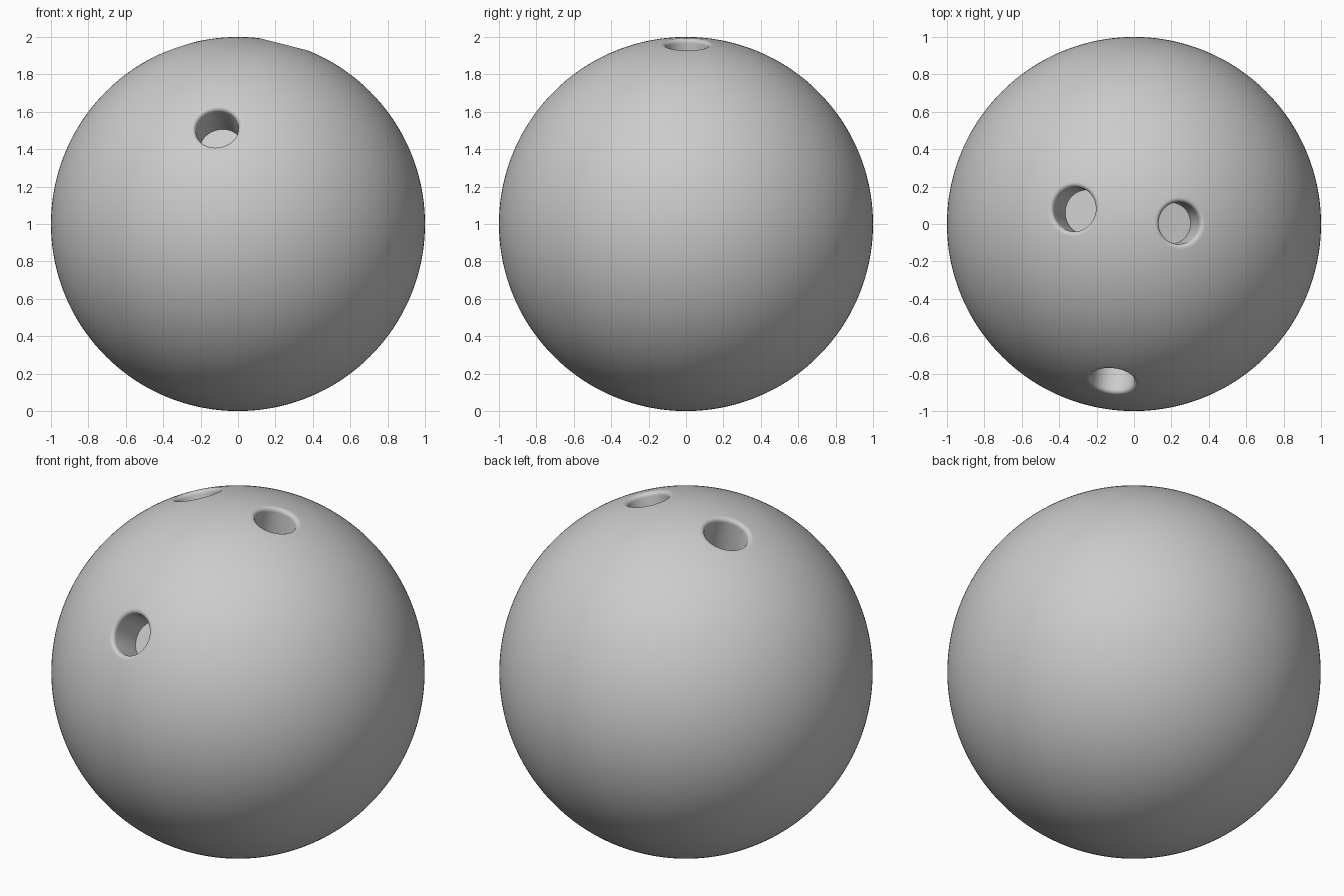
import bpy, bmesh, math
from mathutils import Vector

if "Cube" in bpy.data.objects:
    bpy.data.objects.remove(bpy.data.objects["Cube"])

CENTRE = Vector((0, 0, 1))
SEG = 64


def finger_cutter(name, direction, r, f=0.022, floor=0.785):
    """Lathed plug: flat floor, straight wall, rounded lip tangent to the ball."""
    h = math.sqrt((1 - f) ** 2 - (r + f) ** 2)
    lip_end = math.atan2(h, r + f)
    profile = [(r, floor), (r, h)]
    for i in range(1, 7):
        a = math.pi - (math.pi - lip_end) * i / 6
        profile.append((r + f + f * math.cos(a), h + f * math.sin(a)))
    profile.append((profile[-1][0] + 0.01, 1.2))

    bm = bmesh.new()
    rings = [[bm.verts.new((p * math.cos(2 * math.pi * k / SEG),
                            p * math.sin(2 * math.pi * k / SEG), z))
              for k in range(SEG)] for p, z in profile]
    for lo, hi in zip(rings, rings[1:]):
        for k in range(SEG):
            n = (k + 1) % SEG
            bm.faces.new((lo[k], lo[n], hi[n], hi[k]))
    bm.faces.new(rings[0][::-1])
    bm.faces.new(rings[-1])
    bmesh.ops.recalc_face_normals(bm, faces=bm.faces)
    me = bpy.data.meshes.new(name)
    bm.to_mesh(me)
    bm.free()
    ob = bpy.data.objects.new(name, me)
    bpy.context.collection.objects.link(ob)
    ob.location = CENTRE
    ob.rotation_euler = Vector(direction).to_track_quat('Z', 'Y').to_euler()
    ob.hide_render = True
    return ob


# Ball
bpy.ops.mesh.primitive_ico_sphere_add(subdivisions=7, radius=1, location=CENTRE)
ball = bpy.context.object
ball.name = "ball"

# Two finger holes on top, thumb hole in front
holes = [
    ("right_finger_hole", (0.247, 0.005, 0.969), 0.112),
    ("left_finger_hole", (-0.325, 0.081, 0.942), 0.119),
    ("thumb_hole", (-0.114, -0.847, 0.519), 0.115),
]
cutters = [finger_cutter(*h) for h in holes]
for c in cutters:
    mod = ball.modifiers.new(c.name, 'BOOLEAN')
    mod.operation = 'DIFFERENCE'
    mod.solver = 'EXACT'
    mod.object = c

bpy.context.view_layer.objects.active = ball
for mod in list(ball.modifiers):
    bpy.ops.object.modifier_apply(modifier=mod.name)
for c in cutters:
    bpy.data.objects.remove(c)

bpy.ops.object.select_all(action='DESELECT')
ball.select_set(True)
bpy.ops.object.shade_smooth_by_angle(angle=math.radians(40))
